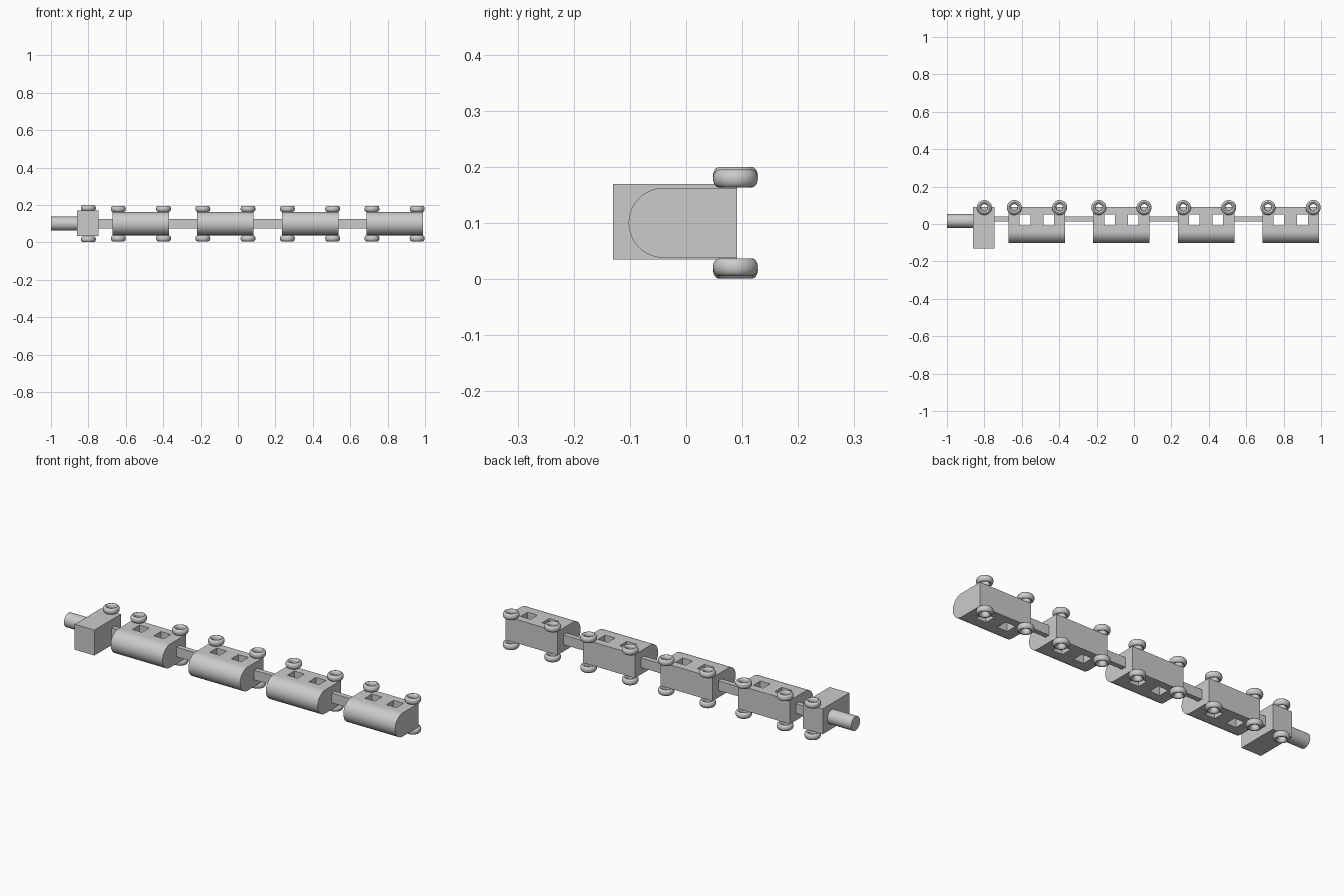
import bpy, bmesh, math

if "Cube" in bpy.data.objects:
    bpy.data.objects.remove(bpy.data.objects["Cube"])

Z_MID = 0.1


def finish(obj, smooth=True):
    bpy.context.view_layer.objects.active = obj
    obj.select_set(True)
    if smooth:
        bpy.ops.object.shade_smooth_by_angle(angle=math.radians(30))
    obj.select_set(False)
    return obj


def box(name, x0, x1, y0, y1, z0, z1):
    bpy.ops.mesh.primitive_cube_add(size=1, location=((x0 + x1) / 2, (y0 + y1) / 2, (z0 + z1) / 2))
    obj = bpy.context.object
    obj.name = name
    obj.scale = (x1 - x0, y1 - y0, z1 - z0)
    bpy.ops.object.transform_apply(location=False, rotation=False, scale=True)
    return obj


def wheel_pair(name, x, z_off):
    # one ring above and one below the body
    for side, s in (("upper", 1), ("lower", -1)):
        bpy.ops.mesh.primitive_torus_add(major_segments=40, minor_segments=16,
                                         major_radius=0.029, minor_radius=0.011,
                                         location=(x, 0.088, Z_MID + s * z_off))
        obj = bpy.context.object
        obj.name = f"{name}_{side}"
        obj.scale.z = 1.45
        bpy.ops.object.transform_apply(location=False, rotation=False, scale=True)
        finish(obj)


def carriage(name, cx):
    # body: rounded profile in the y-z plane, extruded along x
    r, cy, n, half = 0.0622, -0.04, 32, 0.151
    prof = [(0.091, Z_MID + r)]
    for i in range(n + 1):
        a = math.pi / 2 + math.pi * i / n
        prof.append((cy + r * math.cos(a), Z_MID + r * math.sin(a)))
    prof.append((0.091, Z_MID - r))
    bm = bmesh.new()
    face = bm.faces.new([bm.verts.new((-half, y, z)) for y, z in prof])
    ext = bmesh.ops.extrude_face_region(bm, geom=[face])
    bmesh.ops.translate(bm, vec=(2 * half, 0, 0),
                        verts=[v for v in ext["geom"] if isinstance(v, bmesh.types.BMVert)])
    bmesh.ops.recalc_face_normals(bm, faces=bm.faces)
    mesh = bpy.data.meshes.new(name)
    bm.to_mesh(mesh)
    bm.free()
    body = bpy.data.objects.new(name, mesh)
    body.location.x = cx
    bpy.context.collection.objects.link(body)
    # square window openings right through
    for s in (-1, 1):
        wx = cx + s * 0.063
        cutter = box("window_cutter", wx - 0.029, wx + 0.029, -0.008, 0.051, -0.1, 0.3)
        mod = body.modifiers.new("window", 'BOOLEAN')
        mod.operation = 'DIFFERENCE'
        mod.solver = 'EXACT'
        mod.object = cutter
        bpy.context.view_layer.objects.active = body
        bpy.ops.object.modifier_apply(modifier=mod.name)
        bpy.data.objects.remove(cutter)
    finish(body)
    for tag, s in (("front", -1), ("rear", 1)):
        wheel_pair(f"{name}_{tag}_wheel", cx + s * 0.121, 0.079)


# engine: cab block, boiler and wheels
box("engine_cab", -0.861, -0.746, -0.13, 0.091, 0.035, 0.169)
bpy.ops.mesh.primitive_cylinder_add(vertices=48, radius=0.037, depth=0.15,
                                    location=(-0.925, 0.016, Z_MID),
                                    rotation=(0, math.pi / 2, 0))
bpy.context.object.name = "engine_boiler"
finish(bpy.context.object)
wheel_pair("engine_wheel", -0.80, 0.0835)

# carriages and the couplings in front of them
prev_end = -0.746
for k in range(4):
    cx = -0.519 + 0.452 * k
    carriage(f"carriage_{k + 1}", cx)
    box(f"coupling_{k + 1}", prev_end - 0.005, cx - 0.146, 0.014, 0.04, 0.074, 0.125)
    prev_end = cx + 0.151
